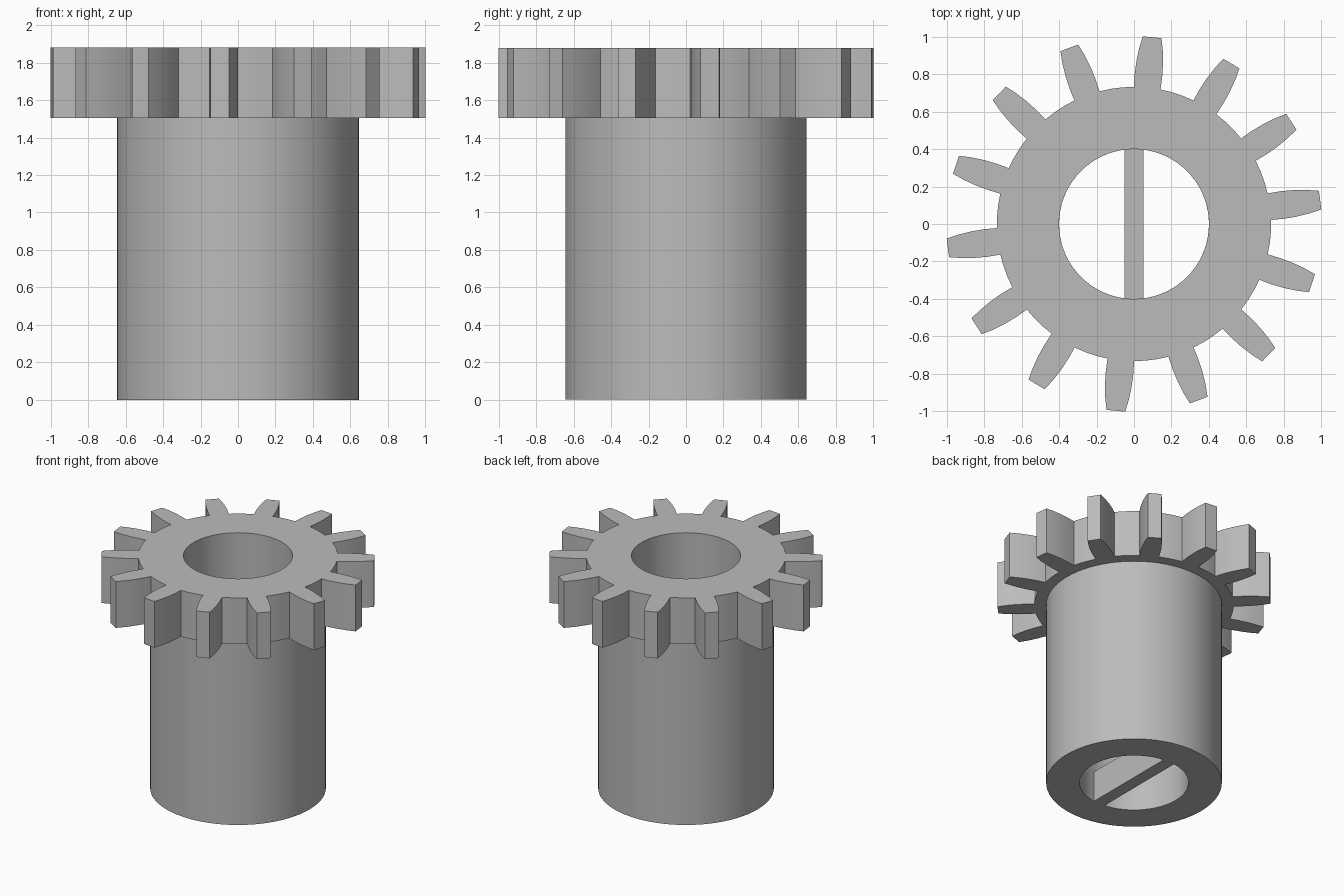
import bpy
import bmesh
from math import cos, sin, radians, tau

cube = bpy.data.objects.get("Cube")
if cube:
    bpy.data.objects.remove(cube, do_unlink=True)

TEETH = 14
PITCH = 360 / TEETH
PHASE = 84.45            # direction of one tooth's centre line
BORE, HUB = 0.4, 0.645   # radii
GEAR_Z, TOP_Z = 1.505, 1.88
# Tooth flank: (half angle in degrees, radius), from root to tip
FLANK = [(5.6, 0.732), (5.3, 0.80), (4.7, 0.87), (3.85, 0.94), (2.87, 1.003)]

grey = bpy.data.materials.new("light_grey")
grey.use_nodes = True
grey.diffuse_color = (0.5, 0.5, 0.5, 1)
grey.node_tree.nodes["Principled BSDF"].inputs["Base Color"].default_value = (0.5, 0.5, 0.5, 1)


def finish(name, bm):
    bmesh.ops.recalc_face_normals(bm, faces=bm.faces)
    mesh = bpy.data.meshes.new(name)
    bm.to_mesh(mesh)
    bm.free()
    mesh.materials.append(grey)
    obj = bpy.data.objects.new(name, mesh)
    bpy.context.collection.objects.link(obj)
    return obj


def skin_rings(name, rings, closed):
    """Join successive rings of equal point count with quads."""
    bm = bmesh.new()
    loops = [[bm.verts.new(p) for p in ring] for ring in rings]
    pairs = list(zip(loops, loops[1:]))
    if closed:
        pairs.append((loops[-1], loops[0]))
    for a, b in pairs:
        for i in range(len(a)):
            j = (i + 1) % len(a)
            bm.faces.new((a[i], a[j], b[j], b[i]))
    return finish(name, bm)


def ring(polar, z):
    return [(r * cos(a), r * sin(a), z) for a, r in polar]


def circle(angles, r):
    return [(a, r) for a in angles]


def smooth(obj):
    bpy.ops.object.select_all(action='DESELECT')
    obj.select_set(True)
    bpy.context.view_layer.objects.active = obj
    bpy.ops.object.shade_smooth_by_angle(angle=radians(25))


# Hollow hub, open where it meets the gear
angles = [tau * i / 72 for i in range(72)]
hub = skin_rings("hub_sleeve", [
    ring(circle(angles, BORE), GEAR_Z), ring(circle(angles, BORE), 0),
    ring(circle(angles, HUB), 0), ring(circle(angles, HUB), GEAR_Z)], False)

# Toothed ring: each tooth rises and falls, followed by a root arc
outline = []
for t in range(TEETH):
    centre = PHASE + t * PITCH
    outline += [(radians(centre - h), r) for h, r in FLANK]
    outline += [(radians(centre + h), r) for h, r in reversed(FLANK)]
    start, root = FLANK[0]
    gap = PITCH - 2 * start
    outline += [(radians(centre + start + gap * k / 3), root) for k in (1, 2)]
inner = circle([a for a, r in outline], BORE)
gear = skin_rings("gear_ring", [
    ring(inner, GEAR_Z), ring(outline, GEAR_Z),
    ring(outline, TOP_Z), ring(inner, TOP_Z)], True)

# Cross bar spanning the bottom of the bore
bm = bmesh.new()
bmesh.ops.create_cube(bm, size=1)
bmesh.ops.scale(bm, vec=(0.1, 0.8, 0.25), verts=bm.verts)
bmesh.ops.translate(bm, vec=(0, 0, 0.125), verts=bm.verts)
finish("cross_bar", bm)

for obj in (hub, gear):
    smooth(obj)
